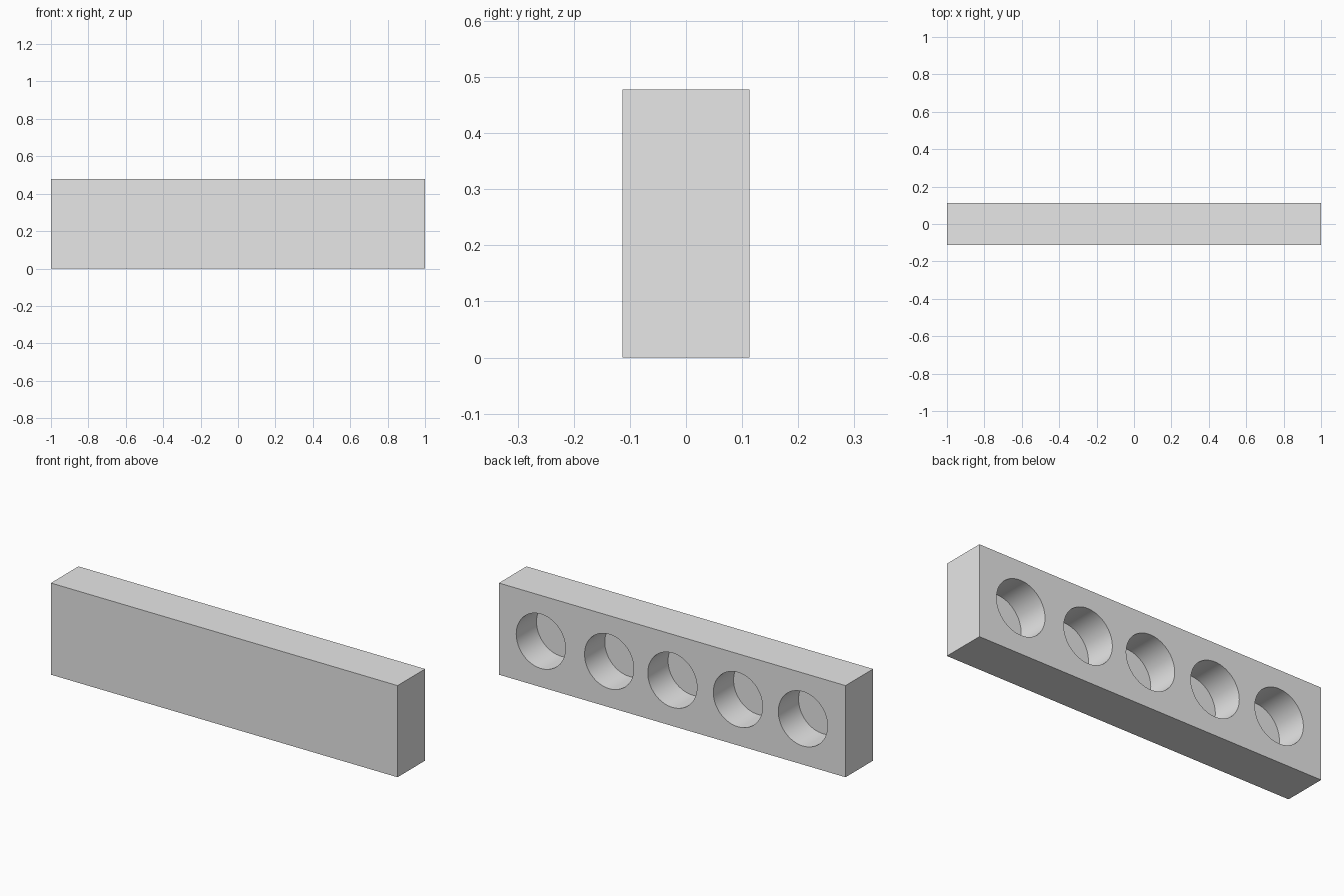
import bpy
import math

if "Cube" in bpy.data.objects:
    bpy.data.objects.remove(bpy.data.objects["Cube"], do_unlink=True)

LENGTH, DEPTH, HEIGHT = 2.0, 0.227, 0.478
HOLE_DEPTH = 0.167
HOLE_RADIUS = 0.142
HOLE_X = (-0.754, -0.379, -0.001, 0.364, 0.758)

# Plain grey finish
grey = bpy.data.materials.new("light_grey")
grey.use_nodes = True
grey.diffuse_color = (0.8, 0.8, 0.8, 1)
grey.node_tree.nodes["Principled BSDF"].inputs["Base Color"].default_value = (0.8, 0.8, 0.8, 1)

# Solid rectangular block
bpy.ops.mesh.primitive_cube_add(size=1, location=(0, 0, HEIGHT / 2))
block = bpy.context.object
block.name = "drilled_block"
block.scale = (LENGTH, DEPTH, HEIGHT)
bpy.ops.object.transform_apply(location=True, rotation=False, scale=True)
block.data.materials.append(grey)


def drill(x):
    """Sink one round blind hole into the back face."""
    margin = 0.05
    length = HOLE_DEPTH + margin
    y = DEPTH / 2 + margin - length / 2
    bpy.ops.mesh.primitive_cylinder_add(vertices=64, radius=HOLE_RADIUS, depth=length,
                                        location=(x, y, HEIGHT / 2),
                                        rotation=(math.pi / 2, 0, 0))
    cutter = bpy.context.object
    cutter.name = "hole_cutter"
    cutter.hide_render = True
    cutter.data.materials.append(grey)
    cut = block.modifiers.new("hole", 'BOOLEAN')
    cut.operation = 'DIFFERENCE'
    cut.solver = 'EXACT'
    cut.object = cutter
    bpy.ops.object.select_all(action='DESELECT')
    block.select_set(True)
    bpy.context.view_layer.objects.active = block
    bpy.ops.object.modifier_apply(modifier=cut.name)
    bpy.data.objects.remove(cutter, do_unlink=True)


# Row of five holes
for x in HOLE_X:
    drill(x)

# Smooth hole walls, crisp rims and block edges
bpy.ops.object.shade_smooth_by_angle(angle=math.radians(30))
